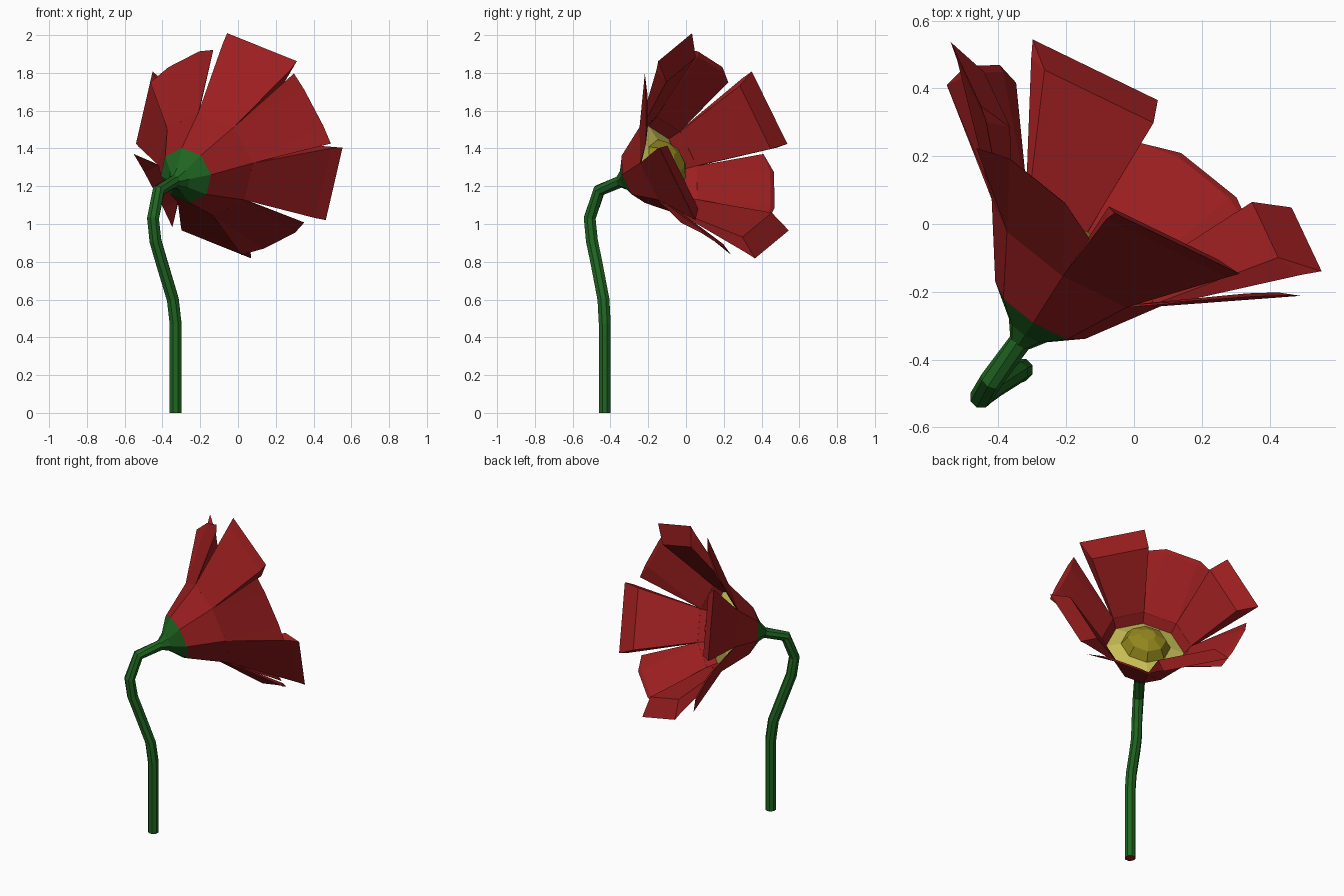
import bpy, bmesh
from math import sin, cos, pi
from mathutils import Vector

if "Cube" in bpy.data.objects:
    bpy.data.objects.remove(bpy.data.objects["Cube"], do_unlink=True)


def make_material(name, rgb):
    mat = bpy.data.materials.new(name)
    mat.use_nodes = True
    mat.diffuse_color = (*rgb, 1)
    mat.node_tree.nodes["Principled BSDF"].inputs["Base Color"].default_value = (*rgb, 1)
    return mat


RED = make_material("petal red", (0.33, 0.013, 0.014))
GREEN = make_material("stem green", (0.014, 0.13, 0.015))
PALE = make_material("pale yellow", (0.57, 0.51, 0.09))
OCHRE = make_material("ochre yellow", (0.29, 0.24, 0.012))

# Tilted, slightly skewed frame of the bloom
ORIGIN = Vector((-0.336, -0.35, 1.224))
AXIS = Vector((0.508, 0.814, 0.282)).normalized()
UP = Vector((0.203, -0.431, 0.879)).normalized()
SIDE = Vector((0.847, -0.411, -0.34)).normalized()


def bloom_point(angle, across, radius, along):
    out = UP * cos(angle) + SIDE * sin(angle)
    tangent = SIDE * cos(angle) - UP * sin(angle)
    return ORIGIN + AXIS * along + out * radius + tangent * across


def finish(name, bm, *mats):
    bmesh.ops.recalc_face_normals(bm, faces=bm.faces)
    mesh = bpy.data.meshes.new(name)
    bm.to_mesh(mesh)
    bm.free()
    for mat in mats:
        mesh.materials.append(mat)
    obj = bpy.data.objects.new(name, mesh)
    bpy.context.collection.objects.link(obj)


def loft(bm, rings):
    """Join rings of points with quads; returns the vertex rings."""
    loops = [[bm.verts.new(p) for p in ring] for ring in rings]
    for a, b in zip(loops, loops[1:]):
        n = len(a)
        for i in range(n):
            j = (i + 1) % n
            bm.faces.new((a[i], a[j], b[j], b[i]))
    return loops


def bloom_rings(profile):
    return [[bloom_point((i + 0.5) * pi / 4, 0, r, t) for i in range(8)] for r, t in profile]


# Stem: eight-sided tube along a bent path
path = [Vector(p) for p in [
    (-0.33, -0.43, 0), (-0.33, -0.43, 0.47), (-0.345, -0.437, 0.6),
    (-0.405, -0.475, 0.8), (-0.437, -0.498, 0.91), (-0.45, -0.51, 1.03),
    (-0.42, -0.46, 1.178)]] + [ORIGIN + AXIS * 0.02]
rings = []
for i, p in enumerate(path):
    before = (p - path[i - 1]).normalized() if i else Vector((0, 0, 1))
    after = (path[i + 1] - p).normalized() if i < len(path) - 1 else AXIS
    direction = (before + after).normalized()
    e1 = (Vector((1, 0, 0)) - direction * direction.x).normalized()
    e2 = direction.cross(e1)
    rings.append([p + 0.034 * (e1 * cos(k * pi / 4 + pi / 8) + e2 * sin(k * pi / 4 + pi / 8))
                  for k in range(8)])
bm = bmesh.new()
loops = loft(bm, rings)
bm.faces.new(loops[0]).material_index = 1
finish("stem", bm, GREEN, RED)

# Calyx: green cone joining stem and bloom
bm = bmesh.new()
loft(bm, bloom_rings([(0.034, 0), (0.065, 0.045), (0.155, 0.118)]))
finish("calyx", bm, GREEN)

# Cup from which the petals grow, with its inner wall
bm = bmesh.new()
loft(bm, bloom_rings([(0.155, 0.118), (0.29, 0.326), (0.27, 0.32), (0.236, 0.255)]))
finish("petal_cup", bm, RED)

# Flower heart set deep in the cup: pale sloping ring and ochre dome
bm = bmesh.new()
loft(bm, bloom_rings([(0.238, 0.255), (0.15, 0.29)]))
finish("heart_ring", bm, PALE)
bm = bmesh.new()
loops = loft(bm, bloom_rings([(0.15, 0.29), (0.115, 0.35), (0.05, 0.385)]))
bm.faces.new(loops[-1])
finish("heart_dome", bm, OCHRE)


def mirrored(bm, angle, sections):
    """Left and right vertices for (half width, radius, along) sections."""
    return [[bm.verts.new(bloom_point(angle, s * h, r, t)) for h, r, t in sections]
            for s in (-1, 1)]


BASE_OUT = (0.111, 0.268, 0.326)
BASE_IN = (0.103, 0.25, 0.32)


def folded_petal(name, angle):
    """Thick petal whose tip flares outward beyond a crease."""
    bm = bmesh.new()
    left, right = mirrored(bm, angle, [
        BASE_OUT, (0.21, 0.549, 0.634), (0.218, 0.594, 0.674), (0.19, 0.467, 0.645), BASE_IN])
    for i in range(4):
        bm.faces.new((left[i], left[i + 1], right[i + 1], right[i]))
    for side in (left, right):
        bm.faces.new((side[0], side[1], side[3], side[4]))
        bm.faces.new((side[1], side[2], side[3]))
    finish(name, bm, RED)


def rounded_petal(name, angle, corner, tip_radius):
    """Thin petal with a flat middle and a flap down each side."""
    bm = bmesh.new()
    left, right = mirrored(bm, angle, [
        BASE_OUT, (0.11, tip_radius, 0.597), (0.1, tip_radius - 0.025, 0.59), BASE_IN, corner])
    for i in range(3):
        bm.faces.new((left[i], left[i + 1], right[i + 1], right[i]))
    for side in (left, right):
        for i in range(4):
            bm.faces.new((side[i], side[(i + 1) % 4], side[4]))
    finish(name, bm, RED)


# Eight petals, folded and rounded in turn; the first rounded one spreads widest
for k in range(4):
    folded_petal(f"folded_petal_{k + 1}", k * pi / 2)
    corner, tip_radius = ((0.215, 0.58, 0.59), 0.585) if k == 0 else ((0.225, 0.53, 0.55), 0.557)
    rounded_petal(f"rounded_petal_{k + 1}", k * pi / 2 + pi / 4, corner, tip_radius)
